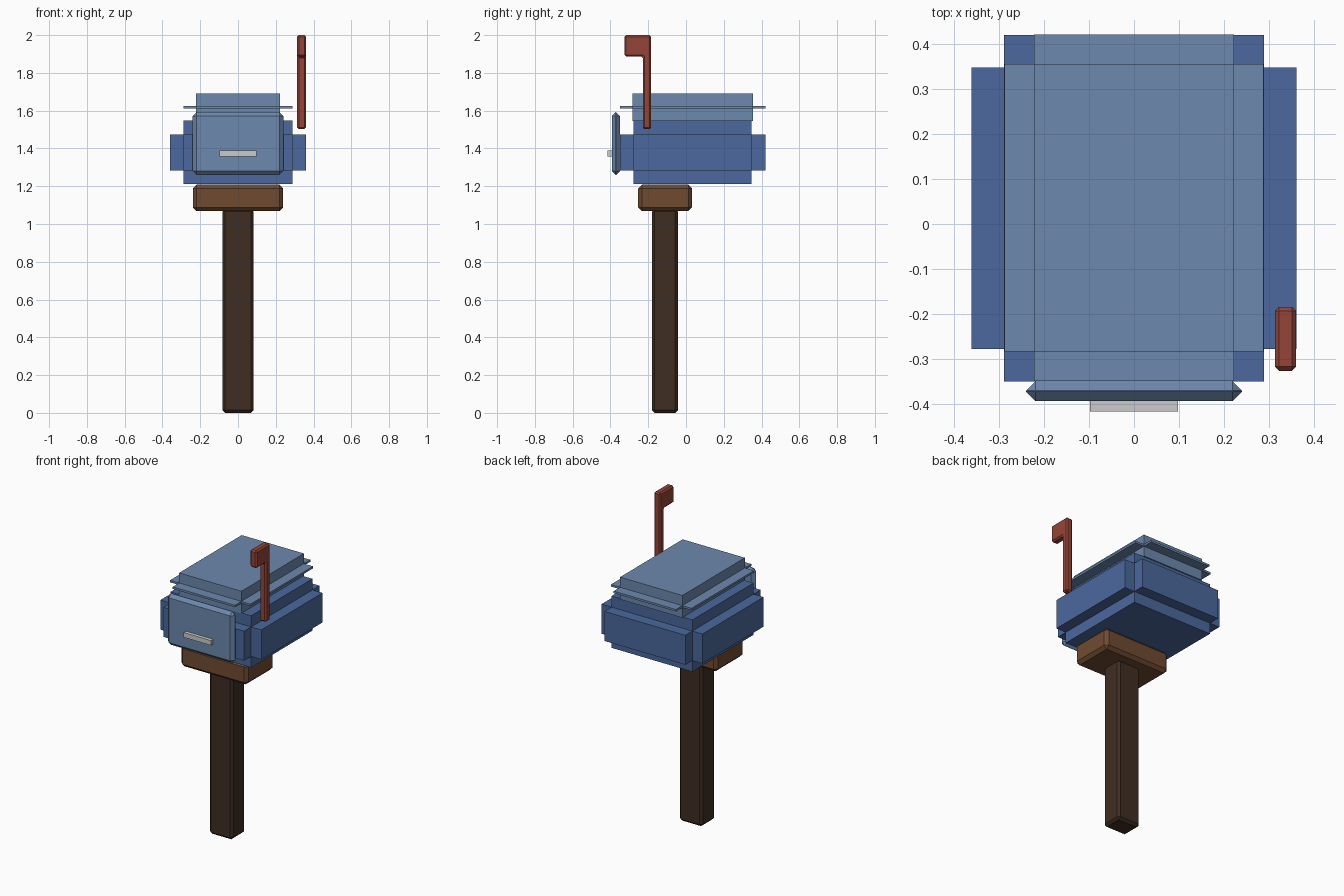
import bpy, bmesh

if "Cube" in bpy.data.objects:
    bpy.data.objects.remove(bpy.data.objects["Cube"])


def material(name, rgb):
    m = bpy.data.materials.new(name)
    m.diffuse_color = (*rgb, 1)
    m.use_nodes = True
    m.node_tree.nodes["Principled BSDF"].inputs["Base Color"].default_value = m.diffuse_color
    return m


navy = material("navy", (0.07, 0.14, 0.34))
blue = material("light_blue", (0.15, 0.25, 0.42))
bark = material("dark_wood", (0.05, 0.027, 0.016))
wood = material("wood", (0.16, 0.07, 0.03))
red = material("red", (0.3, 0.06, 0.04))


def finish(name, bm, mat, bevel, stepped=False):
    """Turn a bmesh into an object; stepped bevels notch the edges inward."""
    bmesh.ops.recalc_face_normals(bm, faces=bm.faces)
    me = bpy.data.meshes.new(name)
    bm.to_mesh(me)
    bm.free()
    if mat:
        me.materials.append(mat)
    ob = bpy.data.objects.new(name, me)
    bpy.context.collection.objects.link(ob)
    if bevel:
        mod = ob.modifiers.new("edges", 'BEVEL')
        mod.width = bevel
        mod.segments = 2 if stepped else 1
        mod.profile = 0.0 if stepped else 0.5
        mod.limit_method = 'ANGLE'
    return ob


def box(name, x, y, z, mat, bevel=0.0, stepped=False):
    """Box from (min, max) ranges along each axis."""
    bm = bmesh.new()
    bmesh.ops.create_cube(bm, size=1)
    for v in bm.verts:
        v.co = [r[0] if c < 0 else r[1] for r, c in zip((x, y, z), v.co)]
    return finish(name, bm, mat, bevel, stepped)


# Post and support block
box("post", (-0.083, 0.083), (-0.181, -0.042), (0, 1.08), bark, 0.015)
box("support_block", (-0.239, 0.239), (-0.254, 0.032), (1.068, 1.208), wood, 0.02)

# Box body and roof with notched edges
box("mailbox_body", (-0.361, 0.361), (-0.35, 0.42), (1.212, 1.547), navy, 0.072, True)
box("roof", (-0.288, 0.288), (-0.349, 0.421), (1.546, 1.69), blue, 0.0655, True)

# Door and handle
box("door", (-0.24, 0.24), (-0.393, -0.349), (1.26, 1.592), blue, 0.021)
box("door_handle", (-0.098, 0.098), (-0.416, -0.39), (1.357, 1.388), None)

# Signal flag: L-shaped profile in the yz plane, extruded along x
profile = [(-0.184, 1.502), (-0.184, 2.0), (-0.326, 2.0),
           (-0.326, 1.887), (-0.228, 1.887), (-0.228, 1.502)]
bm = bmesh.new()
face = bm.faces.new([bm.verts.new((0.313, y, z)) for y, z in profile])
ext = bmesh.ops.extrude_face_region(bm, geom=[face], use_keep_orig=True)
for g in ext["geom"]:
    if isinstance(g, bmesh.types.BMVert):
        g.co.x = 0.36
finish("signal_flag", bm, red, 0.009)
